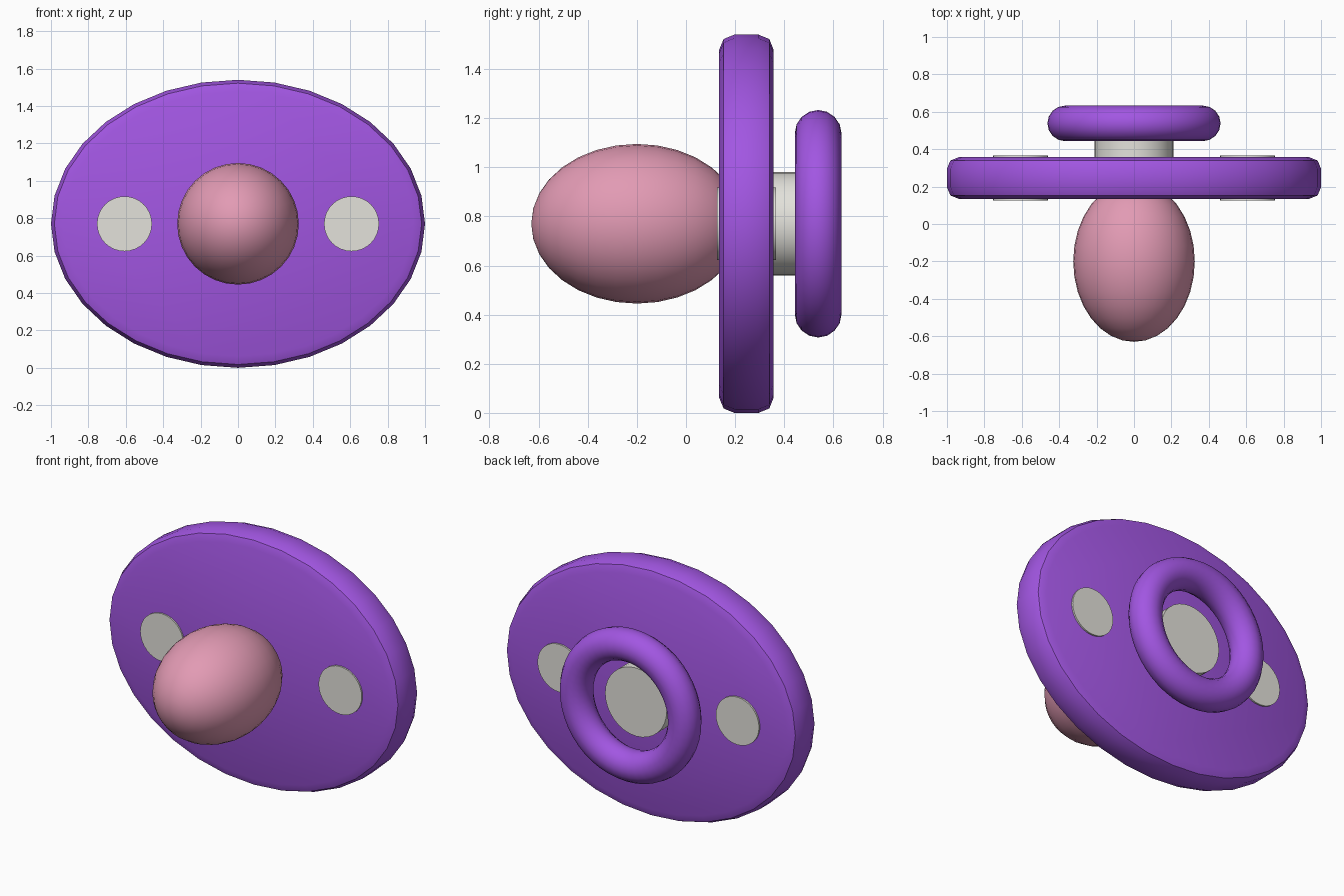
import bpy, bmesh
from math import radians, pi, sin, cos
from mathutils import Matrix

cube = bpy.data.objects.get("Cube")
if cube:
    bpy.data.objects.remove(cube, do_unlink=True)

CENTER_Z = 0.77


def material(name, rgb):
    mat = bpy.data.materials.new(name)
    mat.use_nodes = True
    color = (*rgb, 1)
    mat.diffuse_color = color
    mat.node_tree.nodes["Principled BSDF"].inputs["Base Color"].default_value = color
    return mat


purple = material("purple plastic", (0.36, 0.093, 0.76))
grey = material("light grey plastic", (0.77, 0.76, 0.71))
pink = material("pink rubber", (0.76, 0.325, 0.455))


def finish(obj, name, mat):
    obj.name = obj.data.name = name
    obj.data.materials.append(mat)
    bpy.ops.object.select_all(action="DESELECT")
    obj.select_set(True)
    bpy.context.view_layer.objects.active = obj
    bpy.ops.object.transform_apply(location=False, rotation=True, scale=True)
    bpy.ops.object.shade_smooth_by_angle(angle=radians(35))


def disc(name, mat, x, rx, rz, profile, sides=32):
    """Elliptical disc along y, lofted through (y, inset from rim) rings."""
    bm = bmesh.new()
    angles = [2 * pi * i / sides for i in range(sides)]
    rings = [[bm.verts.new(((rx - inset) * cos(a), y, (rz - inset) * sin(a)))
              for a in angles] for y, inset in profile]
    for low, high in zip(rings, rings[1:]):
        for i in range(sides):
            j = (i + 1) % sides
            bm.faces.new((low[i], low[j], high[j], high[i]))
    bm.faces.new(rings[0])
    bm.faces.new(rings[-1])
    bmesh.ops.recalc_face_normals(bm, faces=bm.faces)
    mesh = bpy.data.meshes.new(name)
    bm.to_mesh(mesh)
    bm.free()
    obj = bpy.data.objects.new(name, mesh)
    obj.location = (x, 0, CENTER_Z)
    bpy.context.collection.objects.link(obj)
    finish(obj, name, mat)


# Oval mouth shield with rounded rims
front_rim = [(0.135, 0.062), (0.153, 0.018), (0.197, 0)]
back_rim = [(0.492 - y, inset) for y, inset in reversed(front_rim)]
disc("shield", purple, 0, 1, 0.77, front_rim + back_rim)

# Round buttons passing through the shield on each side
for side, x in (("left", 0.607), ("right", -0.607)):
    disc(side + "_button", grey, x, 0.147, 0.147, [(0.126, 0), (0.367, 0)])

# Stub holding the handle ring
disc("handle_stub", grey, 0, 0.21, 0.21, [(0.25, 0), (0.487, 0)])

# Handle ring
bpy.ops.mesh.primitive_torus_add(
    major_radius=0.368, minor_radius=0.095, major_segments=48, minor_segments=16,
    location=(0, 0.538, CENTER_Z), rotation=(pi / 2, 0, 0))
finish(bpy.context.object, "handle_ring", purple)

# Rubber teat
bpy.ops.mesh.primitive_uv_sphere_add(
    segments=32, ring_count=16, radius=1,
    location=(0, -0.2, CENTER_Z), rotation=(pi / 2, 0, 0))
teat = bpy.context.object
teat.scale = (0.325, 0.325, 0.43)
finish(teat, "teat", pink)
